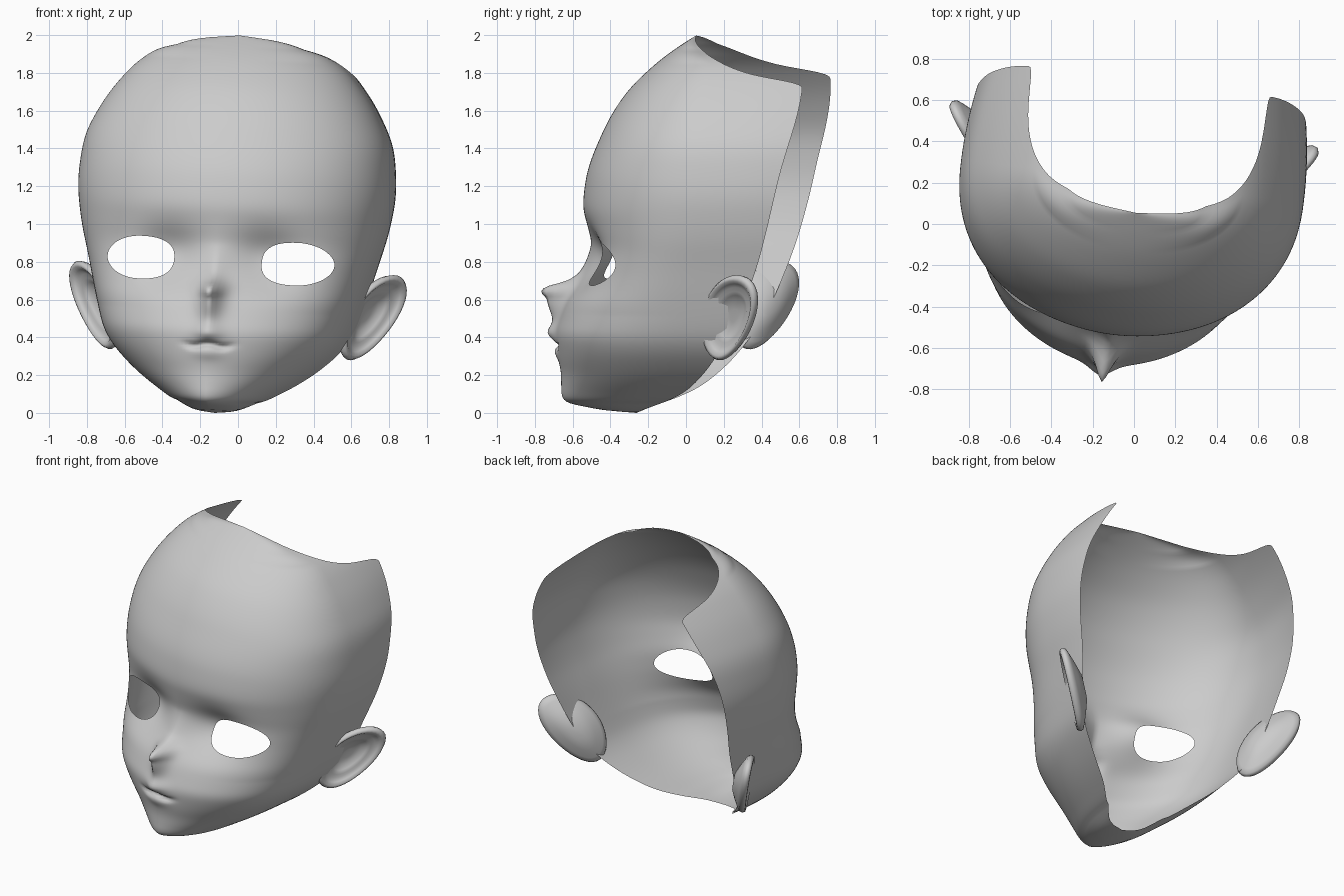
import bpy, bmesh, math
from mathutils import Matrix, Vector

cube = bpy.data.objects.get("Cube")
if cube:
    bpy.data.objects.remove(cube)

skin = bpy.data.materials.new("plain_grey")
skin.use_nodes = True
skin.diffuse_color = (0.6, 0.6, 0.6, 1)
skin.node_tree.nodes["Principled BSDF"].inputs["Base Color"].default_value = skin.diffuse_color


def smooth_table(blur, *pairs):
    """Monotone cubic through (height, value) pairs, averaged over a small window."""
    def slope(i):
        return (pairs[i + 1][1] - pairs[i][1]) / (pairs[i + 1][0] - pairs[i][0])

    last = len(pairs) - 1
    tangents = [slope(0)]
    for i in range(1, last):
        a, b = slope(i - 1), slope(i)
        tangents.append(2 * a * b / (a + b) if a * b > 0 else 0)
    tangents.append(slope(last - 1))

    def sample(z):
        i = max(k for k in range(last) if k == 0 or pairs[k][0] <= z)
        step = pairs[i + 1][0] - pairs[i][0]
        t = (z - pairs[i][0]) / step
        return ((1 + 2 * t) * (1 - t) ** 2 * pairs[i][1] + t * (1 - t) ** 2 * step * tangents[i]
                + t * t * (3 - 2 * t) * pairs[i + 1][1] + t * t * (t - 1) * step * tangents[i + 1])

    def value(z):
        z = min(max(z, pairs[0][0]), pairs[last][0])
        window = min(blur, z - pairs[0][0], pairs[last][0] - z)
        return sum(sample(z + window * k / 3) for k in range(-3, 4)) / 7
    return value


# Head outline by height: centre profile, half width, rear rim
front_line = smooth_table(.03, (0, -.28), (.015, -.45), (.03, -.6), (.06, -.665), (.1, -.68), (.2, -.68),
                          (.3, -.695), (.42, -.705), (.5, -.68), (.6, -.64), (.68, -.59), (.78, -.545),
                          (.9, -.52), (1, -.535), (1.1, -.55), (1.24, -.535), (1.5, -.44), (1.69, -.325),
                          (1.85, -.165), (1.95, -.03), (2, .05))
half_width = smooth_table(.06, (0, 0), (.01, .1), (.03, .17), (.06, .22), (.13, .34), (.2, .44),
                          (.3, .55), (.4, .63), (.6, .7), (.8, .755), (1, .81), (1.2, .837), (1.4, .82),
                          (1.63, .72), (1.78, .61), (1.85, .545), (1.9, .475), (1.935, .41), (1.97, .28),
                          (2, 0))
rear_line = smooth_table(.02, (0, -.28), (.03, -.21), (.06, -.12), (.12, .01), (.2, .11), (.3, .2),
                         (.5, .33), (.7, .42), (.9, .49), (1.25, .58), (1.765, .69), (1.81, .45),
                         (1.855, .3), (1.9, .2), (1.93, .14), (1.97, .08), (2, .05))
# Section shape: low front_round gives a ridge, high side_square gives a boxy cheek
front_round = smooth_table(.1, (0, 1.6), (.3, 1.65), (.5, 1.75), (.8, 1.85), (1.1, 2), (2, 2))
side_square = smooth_table(.1, (0, 2.2), (.2, 2.8), (.5, 3.4), (.8, 3), (1.1, 2.35), (1.6, 2.2), (2, 2))
nose_height = smooth_table(.01, (.4, 0), (.5, .045), (.57, .095), (.61, .125), (.645, .175), (.665, .17),
                           (.7, .07), (.75, .025), (.9, 0))


def bump(value, width, power=2):
    return math.exp(-abs(value / width) ** power)


def widest(z):
    front = front_line(z)
    return min(.2, front + .85 * (rear_line(z) - front))


def details(x, z):
    """Nose, lips and eye sockets as offsets along y."""
    x = abs(x)
    nose = -nose_height(z) * bump(x, .055, 1.6)
    lip_line = .36 + .007 * math.cos(x * 40)
    lips = .03 * bump(z - lip_line, .016) * bump(x, .12, 4)
    lips -= .038 * bump(z - .42, .045) * bump(x, .075) + .015 * bump(z - .32, .035) * bump(x, .08)
    socket = .075 * bump(x - .27, .17) * bump(z - .83, .14)
    return nose + lips + socket


def face_y(x, z):
    mid = widest(z)
    reach = max(0, 1 - (abs(x) / max(half_width(z), 1e-6)) ** front_round(z))
    return mid - (mid - front_line(z)) * reach ** (1 / side_square(z)) + details(x, z)


# Turned pose shared by all parts
pivot = Matrix.Translation((0, .44, .55))
pose = (pivot @ Matrix.Rotation(math.radians(-7.2), 4, "Z")
        @ Matrix.Rotation(math.radians(2.6), 4, "Y") @ pivot.inverted())


def finish(name, bm):
    bmesh.ops.transform(bm, matrix=pose, verts=bm.verts)
    mesh = bpy.data.meshes.new(name)
    bm.to_mesh(mesh)
    bm.free()
    mesh.materials.append(skin)
    mesh.shade_smooth()
    obj = bpy.data.objects.new(name, mesh)
    bpy.context.collection.objects.link(obj)
    return obj


# Face shell: rows from chin to crown, columns from rim to rim
ROWS, FRONT, REAR = 160, 44, 8
bm = bmesh.new()
grid = []
for r in range(ROWS + 1):
    s = r / ROWS
    z = 2 * (.65 * s + .35 * (1 - math.cos(math.pi * s)) / 2)
    mid, rear, width, n = widest(z), rear_line(z), half_width(z), front_round(z)
    half = []
    for c in range(FRONT + 1):
        x = width * math.sin(math.pi / 2 * c / FRONT) ** (2 / n)
        half.append((x, face_y(x, z) if c < FRONT else mid))
    for c in range(1, REAR + 1):
        y = mid + (rear - mid) * c / REAR
        half.append((width * (1 - .3 * max(0, y - .2) ** 2), y))
    if r in (0, ROWS):
        half = [(0, front_line(z))] * len(half)
    row = [(-x, y) for x, y in half[:0:-1]] + half
    grid.append([bm.verts.new((x, y, z)) for x, y in row])
for low, high in zip(grid, grid[1:]):
    for c in range(len(low) - 1):
        bm.faces.new((low[c], low[c + 1], high[c + 1], high[c]))
bmesh.ops.remove_doubles(bm, verts=bm.verts, dist=1e-4)

# Eye openings: blunt inner end, tapered outer end
EYE_X, EYE_Z = .42, .807


def eye_norm(x, z):
    u, v = (abs(x) - EYE_X) / .186, (z - EYE_Z) / .113
    p = 2.5 if u < 0 else 1.95
    return (abs(u) ** p + abs(v) ** p) ** (1 / p)


inside = []
for f in bm.faces:
    centre = f.calc_center_median()
    if centre.y < 0 and eye_norm(centre.x, centre.z) < 1:
        inside.append(f)
bmesh.ops.delete(bm, geom=inside, context="FACES")
for v in bm.verts:
    if v.is_boundary and v.co.y < 0 and eye_norm(v.co.x, v.co.z) < 1.3:
        scale = 1 / eye_norm(v.co.x, v.co.z)
        centre_x = math.copysign(EYE_X, v.co.x)
        x = centre_x + (v.co.x - centre_x) * scale
        z = EYE_Z + (v.co.z - EYE_Z) * scale
        v.co = (x, face_y(x, z), z)
parts = [finish("face_shell", bm)]

# Ears: cupped discs with a rolled rim, mirrored
ear_centre = Vector((.74, .306, .538))
ear_long = Vector((.098, .058, .23))
ear_wide = Vector((.115, .158, .005))
ear_normal = ear_wide.cross(ear_long).normalized()
ear_rings = [(.15, -.045), (.35, -.042), (.5, -.025), (.6, -.012), (.7, -.012), (.8, .004),
             (.88, .02), (.95, .018), (1, 0), (.97, -.02), (.85, -.035), (.6, -.06), (.3, -.085)]
SIDES = 40
for side, name in ((1, "left_ear"), (-1, "right_ear")):
    bm = bmesh.new()
    rings = []
    for radius, depth in ear_rings:
        ring = []
        for k in range(SIDES):
            a = math.tau * k / SIDES
            across = math.cos(a) * (.95 + .15 * math.sin(a))
            p = (ear_centre + ear_long * radius * math.sin(a)
                 + ear_wide * radius * across + ear_normal * depth)
            ring.append(bm.verts.new((side * p.x, p.y, p.z)))
        rings.append(ring)
    for a, b in zip(rings, rings[1:]):
        for k in range(SIDES):
            j = (k + 1) % SIDES
            bm.faces.new((a[k], a[j], b[j], b[k]))
    bm.faces.new(rings[0])
    bm.faces.new(rings[-1])
    bmesh.ops.recalc_face_normals(bm, faces=bm.faces)
    parts.append(finish(name, bm))

# Stand the model on the ground, centred
points = [v.co.copy() for obj in parts for v in obj.data.vertices]
low = Vector([min(p[i] for p in points) for i in range(3)])
high = Vector([max(p[i] for p in points) for i in range(3)])
base = Vector(((low.x + high.x) / 2, (low.y + high.y) / 2, low.z))
for obj in parts:
    obj.data.transform(Matrix.Translation(-base))
